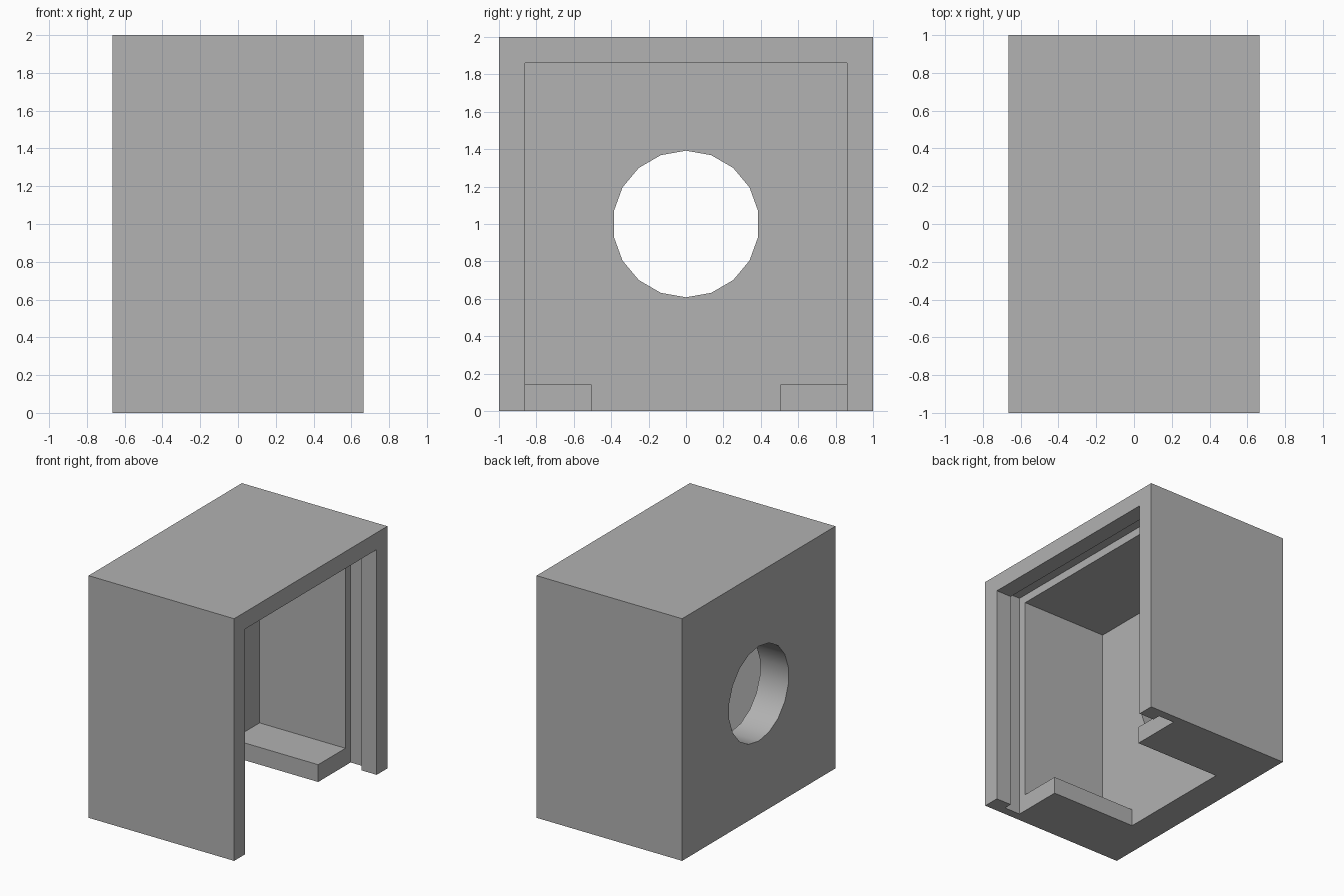
import bpy
import math

old = bpy.data.objects.get("Cube")
if old:
    bpy.data.objects.remove(old, do_unlink=True)

HALF_W = 0.665            # half width along x
WALL = 0.86               # inner face of side walls
GROOVE = 0.928            # inner face of the groove
REBATE_X = HALF_W - 0.286 # inner end of the groove
BACK_X = -0.405           # inner face of the pierced wall
LEDGE_Z = 0.143           # top of the floor ledges
BELOW, OUT = -0.3, 1.0    # overshoot for clean cuts

grey = bpy.data.materials.new("light_grey")
grey.use_nodes = True
grey.diffuse_color = (0.445, 0.445, 0.445, 1)
grey.node_tree.nodes["Principled BSDF"].inputs["Base Color"].default_value = grey.diffuse_color


def box(name, x, y_half, z):
    """Box symmetric in y, spanning the x and z ranges."""
    bpy.ops.mesh.primitive_cube_add(size=1, location=((x[0] + x[1]) / 2, 0, (z[0] + z[1]) / 2))
    ob = bpy.context.object
    ob.name = name
    ob.scale = (x[1] - x[0], 2 * y_half, z[1] - z[0])
    bpy.ops.object.transform_apply(location=True, rotation=True, scale=True)
    ob.data.materials.append(grey)
    return ob


housing = box("housing", (-HALF_W, HALF_W), 1, (0, 2))

# Open side, groove around it, inner cavity and floor slot between the ledges
cutters = [
    box("cavity_cutter", (BACK_X, OUT), WALL, (LEDGE_Z, 1 + WALL)),
    box("doorway_cutter", (REBATE_X, OUT), WALL, (BELOW, 1 + WALL)),
    box("groove_cutter", (REBATE_X, HALF_W - 0.14), GROOVE, (BELOW, 1 + GROOVE)),
    box("floor_slot_cutter", (BACK_X, OUT), 0.505, (BELOW, 1)),
]

# Round hole through the closed side
bpy.ops.mesh.primitive_cylinder_add(vertices=18, radius=0.392, depth=0.8,
                                    location=(-HALF_W, 0, 1), rotation=(0, math.pi / 2, 0))
hole = bpy.context.object
hole.name = "hole_cutter"
hole.rotation_euler = (math.pi / 2, 0, math.pi / 2)
bpy.ops.object.transform_apply(location=True, rotation=True, scale=True)
hole.data.materials.append(grey)
cutters.append(hole)

for cutter in cutters:
    bpy.ops.object.select_all(action='DESELECT')
    bpy.context.view_layer.objects.active = housing
    housing.select_set(True)
    mod = housing.modifiers.new(cutter.name, 'BOOLEAN')
    mod.operation = 'DIFFERENCE'
    mod.solver = 'EXACT'
    mod.object = cutter
    bpy.ops.object.modifier_apply(modifier=mod.name)
    bpy.data.objects.remove(cutter, do_unlink=True)

bpy.ops.object.shade_smooth_by_angle(angle=math.radians(30))
